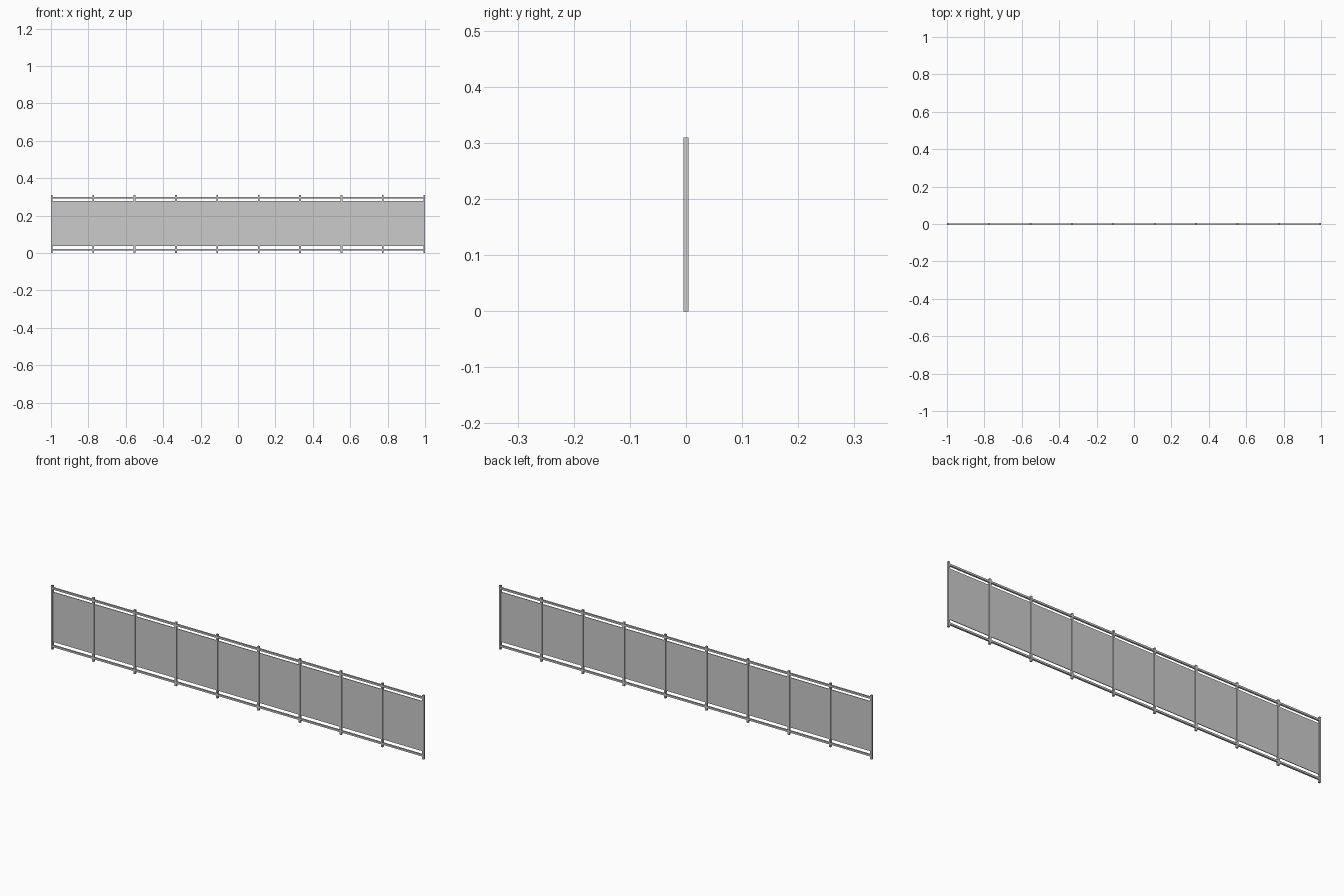
import bpy

if "Cube" in bpy.data.objects:
    bpy.data.objects.remove(bpy.data.objects["Cube"])

def box(name, x0, x1, depth, z0, z1):
    bpy.ops.mesh.primitive_cube_add(size=1, location=((x0 + x1) / 2, 0, (z0 + z1) / 2))
    o = bpy.context.object
    o.name = name
    o.scale = (x1 - x0, depth, z1 - z0)
    bpy.ops.object.transform_apply(location=False, rotation=False, scale=True)
    return o

POSTS = 10
W = 0.009                      # post width
HEIGHT = 0.31
END = 1 - W / 2                # centre of the end posts
STEP = 2 * END / (POSTS - 1)

# upright posts
xs = [-END + i * STEP for i in range(POSTS)]
for i, x in enumerate(xs):
    box(f"post_{i + 1}", x - W / 2, x + W / 2, W, 0, HEIGHT)

# infill panels between neighbouring posts
for i, x in enumerate(xs[:-1]):
    box(f"panel_{i + 1}", x + W / 2, x + STEP - W / 2, 0.003, 0.037, 0.279)

# horizontal rails running the full length
for name, z in (("bottom_rail", 0.017), ("top_rail", 0.296)):
    box(name, -END, END, 0.008, z - 0.0045, z + 0.0045)
